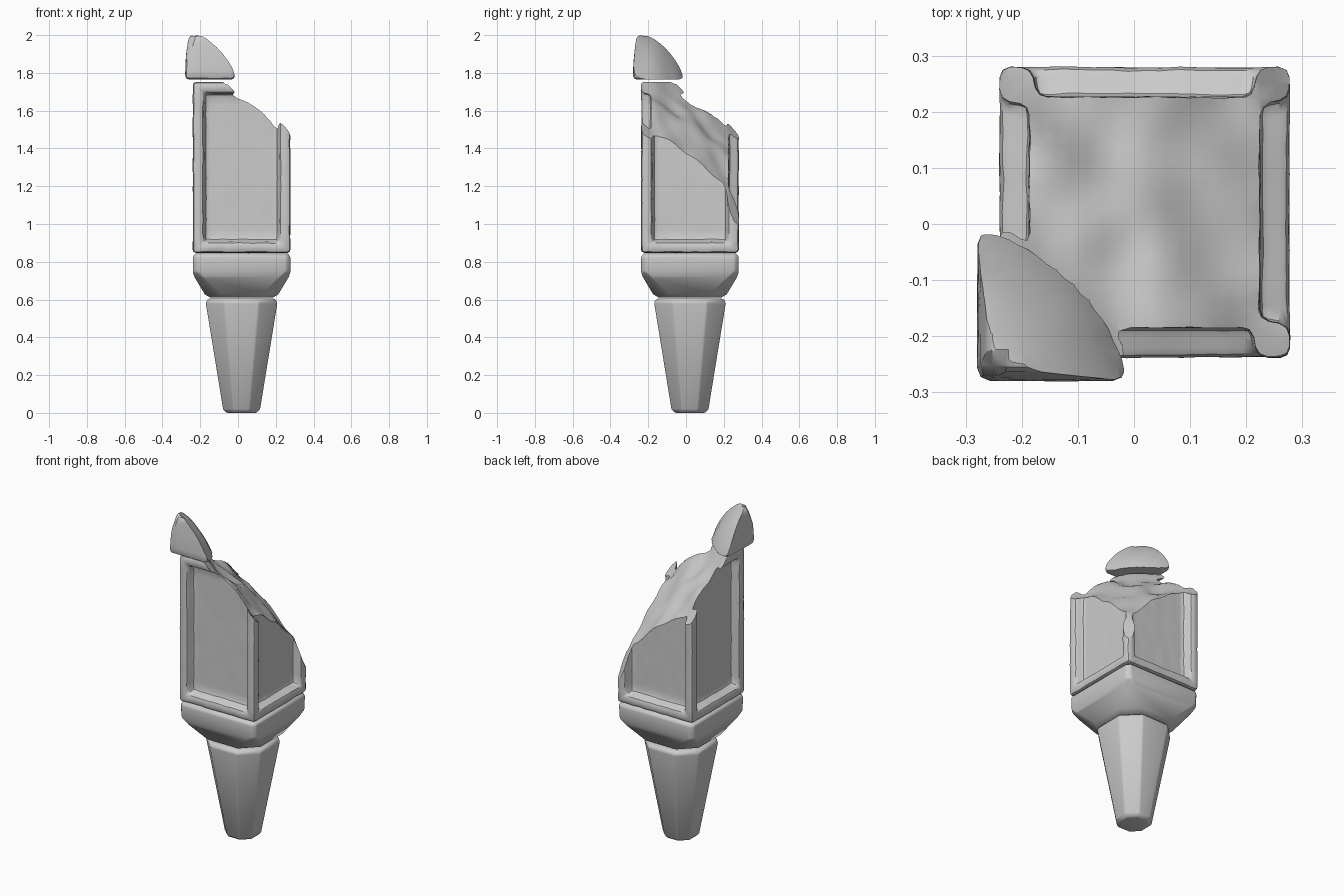
import bpy, bmesh, math
from mathutils import Vector, noise

if "Cube" in bpy.data.objects:
    bpy.data.objects.remove(bpy.data.objects["Cube"])

CX, CY = 0.019, 0.021          # axis of the post
HALF = 0.258


def finish(name, bm, bevel=0.0, cutter=None, segments=2):
    """Turn a bmesh into an object, bake bevel and cut, shade smooth by angle."""
    bmesh.ops.recalc_face_normals(bm, faces=bm.faces)
    me = bpy.data.meshes.new(name)
    bm.to_mesh(me)
    bm.free()
    ob = bpy.data.objects.new(name, me)
    bpy.context.collection.objects.link(ob)
    if bevel:
        m = ob.modifiers.new("bevel", 'BEVEL')
        m.width, m.segments = bevel, segments
        m.limit_method, m.angle_limit = 'ANGLE', math.radians(40)
    if cutter:
        m = ob.modifiers.new("break", 'BOOLEAN')
        m.operation, m.solver, m.object = 'DIFFERENCE', 'EXACT', cutter
    if ob.modifiers:
        dg = bpy.context.evaluated_depsgraph_get()
        baked = bpy.data.meshes.new_from_object(ob.evaluated_get(dg))
        ob.modifiers.clear()
        ob.data = baked
    bpy.ops.object.select_all(action='DESELECT')
    bpy.context.view_layer.objects.active = ob
    ob.select_set(True)
    bpy.ops.object.shade_smooth_by_angle(angle=math.radians(32))
    if cutter:
        bpy.data.objects.remove(cutter)
    return ob


def loft(rings):
    """Stack of chamfered squares: (z, half width, chamfer)."""
    bm = bmesh.new()
    prev = None
    for z, h, c in rings:
        k = h - c
        pts = [(h, -k), (h, k), (k, h), (-k, h), (-h, k), (-h, -k), (-k, -h), (k, -h)]
        ring = [bm.verts.new((CX + x, CY + y, z)) for x, y in pts]
        if prev:
            for i in range(8):
                j = (i + 1) % 8
                bm.faces.new((prev[i], prev[j], ring[j], ring[i]))
        else:
            bm.faces.new(ring[::-1])
        prev = ring
    bm.faces.new(prev)
    return bm


def block(lo, hi):
    bm = bmesh.new()
    bmesh.ops.create_cube(bm, size=1)
    lo, hi = Vector(lo), Vector(hi)
    for v in bm.verts:
        v.co = Vector(((lo[i] + hi[i]) / 2 + v.co[i] * (hi[i] - lo[i]) for i in range(3)))
    return bm


def roughen(bm, amount, freq):
    for v in bm.verts:
        v.co += noise.noise_vector(v.co * freq) * amount


def interp(table, s):
    if s <= table[0][0]:
        return table[0][1]
    for (a, p), (b, q) in zip(table, table[1:]):
        if s <= b:
            return p + (q - p) * (s - a) / (b - a)
    return table[-1][1]


def break_cutter(name, table, ox, oy, bend, rough):
    """Solid above a rough fracture that falls along the +x +y diagonal."""
    bm = bmesh.new()
    bmesh.ops.create_grid(bm, x_segments=30, y_segments=30, size=0.42)
    for v in bm.verts:
        x, y = v.co.x, v.co.y
        s, t = (x - ox + y - oy) / math.sqrt(2), (x - ox - y + oy) / math.sqrt(2)
        v.co.z = interp(table, s + bend * t * t) + rough * noise.noise(Vector((x * 9, y * 9, 3.1)))
    top = bmesh.ops.extrude_face_region(bm, geom=bm.faces[:])
    for v in [g for g in top['geom'] if isinstance(g, bmesh.types.BMVert)]:
        v.co.z = 2.6
    bmesh.ops.recalc_face_normals(bm, faces=bm.faces)
    me = bpy.data.meshes.new(name)
    bm.to_mesh(me)
    bm.free()
    ob = bpy.data.objects.new(name, me)
    ob.hide_render = True
    bpy.context.collection.objects.link(ob)
    return ob


# tapered peg at the foot
finish("peg", loft([(0.0, 0.08, 0.045), (0.02, 0.098, 0.058),
                    (0.585, 0.19, 0.098), (0.605, 0.175, 0.09)]), 0.008)

# flared collar
finish("collar", loft([(0.61, 0.165, 0.085), (0.628, 0.195, 0.09), (0.72, 0.25, 0.045),
                       (0.745, 0.258, 0.025), (0.828, 0.258, 0.02), (0.845, 0.243, 0.02)]), 0.008)

# panelled body with chipped frame and broken top
bm = block((CX - HALF, CY - HALF, 0.848), (CX + HALF, CY + HALF, 1.752))
sides = [f for f in bm.faces if abs(f.normal.z) < 0.5]
bmesh.ops.inset_individual(bm, faces=sides, thickness=0.056, use_even_offset=True)
bmesh.ops.inset_individual(bm, faces=sides, thickness=0.01, depth=-0.053, use_even_offset=True)
long_edges = [e for e in bm.edges if e.calc_length() > 0.3]
bmesh.ops.subdivide_edges(bm, edges=long_edges, cuts=13, use_grid_fill=True)
roughen(bm, 0.004, 21)
body_break = [(-0.36, 1.78), (-0.24, 1.76), (-0.17, 1.67), (-0.12, 1.63), (-0.03, 1.56),
              (0.03, 1.49), (0.1, 1.42), (0.136, 1.38), (0.2, 1.30), (0.25, 1.24),
              (0.285, 1.20), (0.36, 0.97)]
finish("body", bm, 0.018, break_cutter("body_cutter", body_break, CX, CY, 0.3, 0.035))

# loose corner fragment floating above, leaning in slightly towards its tip
bm = block((-0.28, -0.28, 1.765), (-0.015, -0.015, 2.0))
bmesh.ops.subdivide_edges(bm, edges=bm.edges[:], cuts=4, use_grid_fill=True)
for v in bm.verts:
    k = 0.02 * ((v.co.z - 1.765) / 0.235) ** 2
    v.co.x += k
    v.co.y += k
roughen(bm, 0.002, 12)
frag_break = [(-0.40, 1.82), (-0.35, 1.98), (-0.33, 2.01), (-0.25, 1.93), (-0.2, 1.86),
              (-0.165, 1.80), (-0.13, 1.70)]
finish("fragment", bm, 0.022, break_cutter("fragment_cutter", frag_break, 0, 0, 1.2, 0.02))
